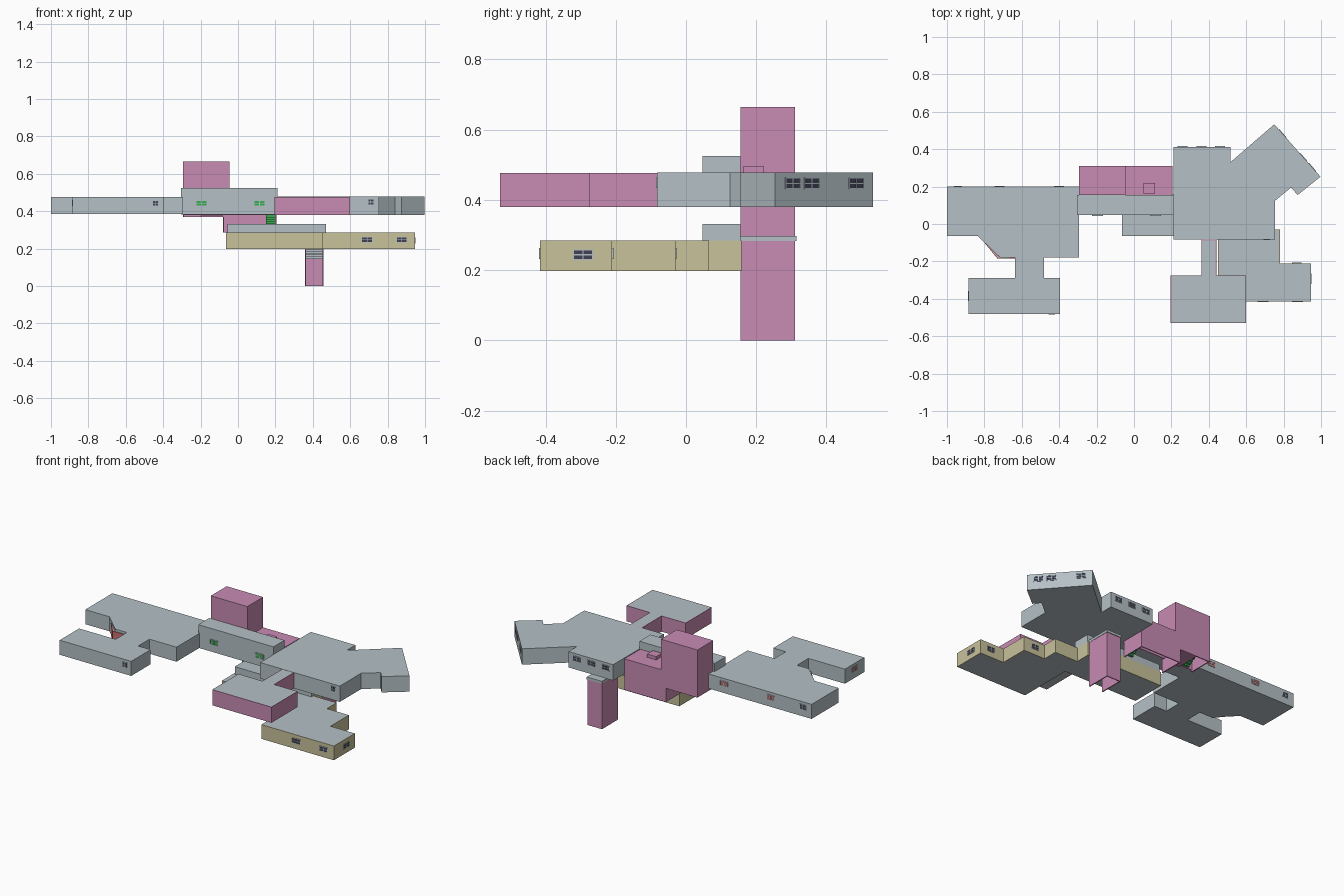
import bpy, bmesh, math
from mathutils import Matrix, Vector


def mat(name, r, g, b):
    m = bpy.data.materials.new(name)
    m.diffuse_color = (r, g, b, 1)
    return m


GREY = mat("grey", 0.46, 0.53, 0.56)
PINK = mat("pink", 0.58, 0.26, 0.45)
SAND = mat("sand", 0.58, 0.54, 0.33)
GREEN = mat("green", 0.04, 0.42, 0.08)
RED = mat("red", 0.6, 0.16, 0.16)
DARK = mat("dark", 0.05, 0.05, 0.09)


def finish(bm, name, *mats):
    bmesh.ops.recalc_face_normals(bm, faces=bm.faces)
    me = bpy.data.meshes.new(name)
    bm.to_mesh(me)
    bm.free()
    for m in mats:
        me.materials.append(m)
    ob = bpy.data.objects.new(name, me)
    bpy.context.collection.objects.link(ob)
    return ob


def add_box(bm, lo, hi, index=0, frame=Matrix()):
    lo, hi = Vector(lo), Vector(hi)
    m = frame @ Matrix.Translation((lo + hi) / 2) @ Matrix.Diagonal((*(hi - lo), 1))
    vs = bmesh.ops.create_cube(bm, size=1, matrix=m)["verts"]
    for f in {f for v in vs for f in v.link_faces}:
        f.material_index = index


def boxes(name, material, *spans):
    bm = bmesh.new()
    for x0, x1, y0, y1, z0, z1 in spans:
        add_box(bm, (x0, y0, z0), (x1, y1, z1))
    return finish(bm, name, material)


def storey(name, outline, z0, z1, walls):
    """Extruded floor plan; coloured walls get an inset grey roof and floor."""
    bm = bmesh.new()
    base = bm.faces.new([bm.verts.new((x, y, z0)) for x, y in outline])
    geo = bmesh.ops.extrude_face_region(bm, geom=[base], use_keep_orig=True)["geom"]
    bmesh.ops.translate(bm, vec=(0, 0, z1 - z0),
                        verts=[v for v in geo if isinstance(v, bmesh.types.BMVert)])
    bmesh.ops.recalc_face_normals(bm, faces=bm.faces)
    if walls != GREY:
        flat = [f for f in bm.faces if abs(f.normal.z) > 0.9]
        bmesh.ops.inset_region(bm, faces=flat, thickness=0.006)
        for f in flat:
            f.material_index = 1
    return finish(bm, name, walls, GREY)


def window(name, pos, yaw, w=0.05, h=0.03, glass=DARK):
    """Four-pane window; at yaw 0 it faces the front."""
    fr = Matrix.Translation(pos) @ Matrix.Rotation(math.radians(yaw), 4, 'Z')
    bm = bmesh.new()
    add_box(bm, (-w / 2, -0.0015, -h / 2), (w / 2, 0.002, h / 2), 1, fr)
    for x in (-w / 2, 0, w / 2):
        add_box(bm, (x - 0.0015, -0.003, -h / 2), (x + 0.0015, 0, h / 2), 0, fr)
    for z in (-h / 2, 0, h / 2):
        add_box(bm, (-w / 2, -0.003, z - 0.0015), (w / 2, 0, z + 0.0015), 0, fr)
    finish(bm, name, GREY, glass)


def stairs(name, x0, x1, y0, y1, z0, z1, n, material):
    dy, dz = (y1 - y0) / n, (z1 - z0) / n
    boxes(name, material, *[(x0, x1, y0 + i * dy, y0 + (i + 1) * dy,
                             z0 + i * dz, z0 + i * dz + 0.012) for i in range(n)])


# Upper floor: left wing with its front bar
storey("left_wing", [(-1, 0.2), (-1, -0.065), (-0.835, -0.065), (-0.715, -0.18),
                     (-0.635, -0.18), (-0.635, -0.29), (-0.885, -0.29), (-0.885, -0.48),
                     (-0.395, -0.48), (-0.395, -0.29), (-0.48, -0.29), (-0.48, -0.18),
                     (-0.295, -0.18), (-0.295, 0.2)], 0.385, 0.475, GREY)
storey("red_diagonal_wall", [(-0.81, -0.088), (-0.73, -0.185), (-0.635, -0.185),
                             (-0.635, -0.178), (-0.715, -0.178)], 0.387, 0.46, RED)

# Upper floor: right wing with the turned end room
storey("right_wing", [(0.21, 0.413), (0.21, -0.083), (0.755, -0.083), (0.755, 0.125),
                      (0.84, 0.195), (0.875, 0.155), (0.997, 0.253), (0.75, 0.533),
                      (0.515, 0.33), (0.515, 0.413)], 0.38, 0.478, GREY)
storey("pink_front_room", [(0.195, -0.53), (0.6, -0.53), (0.6, -0.275), (0.44, -0.275),
                           (0.44, -0.083), (0.36, -0.083), (0.36, -0.275),
                           (0.195, -0.275)], 0.38, 0.477, PINK)

# Links between the wings
boxes("upper_corridor", GREY, (-0.305, 0.21, 0.047, 0.155, 0.382, 0.525))
boxes("lower_corridor_roof", GREY, (-0.055, 0.47, 0.047, 0.155, 0.284, 0.332))

# Lower floor
storey("lower_floor", [(-0.065, -0.065), (0.45, -0.065), (0.45, -0.415), (0.947, -0.415),
                       (0.947, -0.21), (0.78, -0.21), (0.78, -0.03), (0.63, -0.03),
                       (0.63, 0.065), (0.47, 0.065), (0.47, 0.158), (-0.065, 0.158)],
       0.197, 0.285, SAND)

# Stair tower: thin walls, open underneath
T = 0.006
boxes("stair_tower", PINK,
      (-0.295, -0.045, 0.31 - T, 0.31, 0.37, 0.665),
      (-0.08, 0.205, 0.31 - T, 0.31, 0.285, 0.477),
      (-0.295, -0.045, 0.155, 0.155 + T, 0.38, 0.665),
      (-0.045, 0.205, 0.155, 0.155 + T, 0.38, 0.477),
      (-0.295, -0.295 + T, 0.155, 0.31, 0.37, 0.665),
      (-0.045 - T, -0.045, 0.155, 0.31, 0.477, 0.665),
      (0.205 - T, 0.205, 0.155, 0.31, 0.285, 0.477),
      (-0.08, -0.08 + T, 0.155, 0.31, 0.285, 0.37),
      (-0.295, -0.045, 0.155, 0.31, 0.665 - T, 0.665),
      (-0.045, 0.205, 0.155, 0.31, 0.477 - T, 0.477),
      (-0.2, -0.08, 0.155, 0.31, 0.37, 0.37 + T),
      (0.05, 0.113, 0.163, 0.22, 0.477, 0.497))
stairs("lower_flight", 0.15, 0.198, 0.16, 0.3, 0.30, 0.40, 9, GREEN)
stairs("upper_flight", -0.26, -0.205, 0.16, 0.3, 0.385, 0.475, 9, GREEN)

# Entrance stair shaft reaching the ground
boxes("entrance_shaft", PINK,
      (0.358, 0.358 + T, 0.155, 0.31, 0, 0.285),
      (0.458 - T, 0.458, 0.155, 0.31, 0, 0.285),
      (0.358, 0.458, 0.31 - T, 0.31, 0, 0.285))
boxes("entrance_cap", GREY, (0.356, 0.46, 0.153, 0.314, 0.283, 0.298))
stairs("entrance_flight", 0.364, 0.452, 0.16, 0.3, 0.195, 0.135, 6, GREY)

# Windows in straight walls: position, facing, width, glass
for i, (p, yaw, w, g) in enumerate([
        ((-0.44, -0.48, 0.443), 0, 0.03, DARK), ((0.71, -0.083, 0.449), 0, 0.03, DARK),
        ((-0.195, 0.047, 0.443), 0, 0.055, GREEN), ((0.115, 0.047, 0.443), 0, 0.055, GREEN),
        ((0.69, -0.415, 0.247), 0, 0.055, DARK), ((0.875, -0.415, 0.247), 0, 0.055, DARK),
        ((0.947, -0.293, 0.244), 90, 0.055, DARK), ((-0.885, -0.385, 0.443), -90, 0.05, RED),
        ((-0.4, 0.2, 0.443), 180, 0.05, RED), ((-0.72, 0.2, 0.443), 180, 0.05, RED),
        ((-0.94, 0.2, 0.443), 180, 0.04, DARK), ((0.26, 0.413, 0.447), 180, 0.05, DARK),
        ((0.36, 0.413, 0.447), 180, 0.05, DARK), ((0.46, 0.413, 0.447), 180, 0.05, DARK),
        ((0.87, -0.21, 0.247), 180, 0.05, DARK), ((0.7, -0.03, 0.247), 180, 0.05, DARK)]):
    window(f"window_{i}", p, yaw, w, 0.028, g)

# Windows in the turned end room
a, b = Vector((0.997, 0.253, 0.447)), Vector((0.75, 0.533, 0.447))
turn = math.degrees(math.atan2(b.y - a.y, b.x - a.x))
for i, y in enumerate((0.303, 0.357, 0.484)):
    window(f"end_window_{i}", a.lerp(b, (y - a.y) / (b.y - a.y)), turn, 0.055, 0.03)
